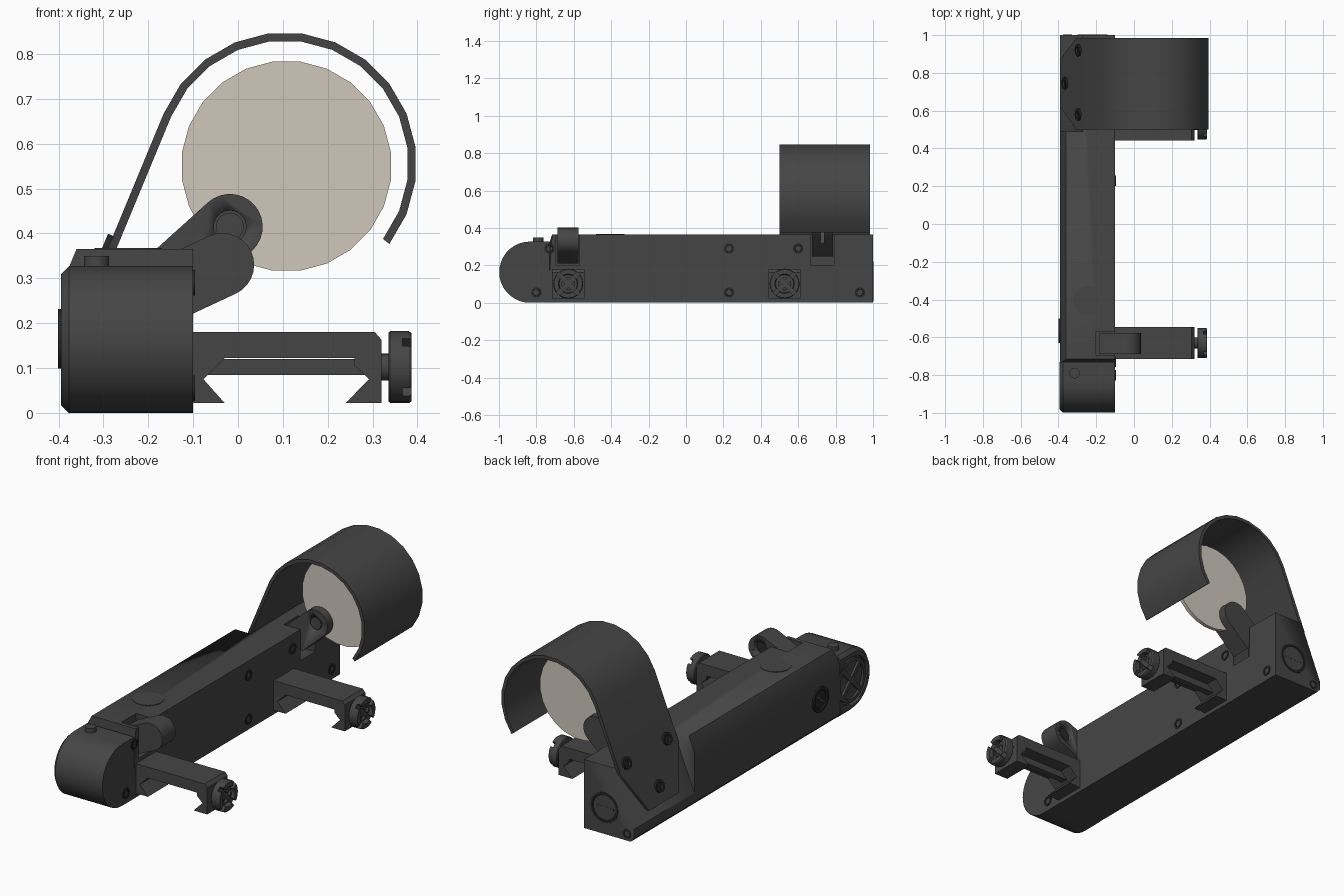
import bpy, bmesh
from math import sin, cos, pi, radians
from mathutils import Vector, Matrix

if "Cube" in bpy.data.objects:
    bpy.data.objects.remove(bpy.data.objects["Cube"])


def material(name, color):
    m = bpy.data.materials.new(name)
    m.diffuse_color = color
    m.use_nodes = True
    m.node_tree.nodes["Principled BSDF"].inputs["Base Color"].default_value = m.diffuse_color
    return m


DARK = material("dark_metal", (0.06, 0.06, 0.06, 1))
BLACK = material("black_screw", (0.02, 0.02, 0.02, 1))
GLASS = material("pale_glass", (0.62, 0.57, 0.50, 0.73))


def finish(name, bm, mat, smooth=True):
    bmesh.ops.remove_doubles(bm, verts=bm.verts, dist=1e-5)
    bmesh.ops.recalc_face_normals(bm, faces=bm.faces)
    me = bpy.data.meshes.new(name)
    bm.to_mesh(me)
    bm.free()
    ob = bpy.data.objects.new(name, me)
    bpy.context.collection.objects.link(ob)
    me.materials.append(mat)
    if smooth:
        activate(ob)
        bpy.ops.object.shade_smooth_by_angle(angle=radians(30))
    return ob


def activate(ob):
    bpy.ops.object.select_all(action='DESELECT')
    ob.select_set(True)
    bpy.context.view_layer.objects.active = ob


def loft(name, loops, mat=DARK):
    """Skin a list of equally long closed 3D loops and cap both ends."""
    bm = bmesh.new()
    rows = [[bm.verts.new(p) for p in lp] for lp in loops]
    n = len(rows[0])
    for a, b in zip(rows, rows[1:]):
        for i in range(n):
            j = (i + 1) % n
            bm.faces.new((a[i], a[j], b[j], b[i]))
    bm.faces.new(rows[0])
    bm.faces.new(rows[-1])
    return finish(name, bm, mat)


def prism(name, pts, y0, y1, mat=DARK):
    """Extrude an xz profile along y."""
    return loft(name, [[(x, y, z) for x, z in pts] for y in (y0, y1)], mat)


def lathe(name, prof, loc, axis, n=24, mat=DARK, turn=0.0):
    """Revolve (radius, height) pairs around an axis starting at loc."""
    bm = bmesh.new()
    rot = Vector(axis).to_track_quat('Z', 'Y').to_matrix().to_4x4()
    mtx = Matrix.Translation(loc) @ rot
    rows = [[bm.verts.new(mtx @ Vector((r * cos(2 * pi * i / n + turn), r * sin(2 * pi * i / n + turn), h)))
             for i in range(n)] for r, h in prof]
    for a, b in zip(rows, rows[1:]):
        for i in range(n):
            j = (i + 1) % n
            bm.faces.new((a[i], a[j], b[j], b[i]))
    bmesh.ops.remove_doubles(bm, verts=bm.verts, dist=1e-6)
    return finish(name, bm, mat)


def disc(name, r, h, loc, axis, n=24, mat=DARK, turn=0.0):
    return lathe(name, [(0, 0), (r, 0), (r, h), (0, h)], loc, axis, n, mat, turn)


def box(name, c, s, mat=DARK, rot_x=0.0):
    bm = bmesh.new()
    bmesh.ops.create_cube(bm, size=1)
    bm.transform(Matrix.Translation(c) @ Matrix.Rotation(rot_x, 4, 'X') @ Matrix.Diagonal((*s, 1)))
    return finish(name, bm, mat, False)


def cut(ob, *cutters):
    for c in cutters:
        c.hide_render = True
        m = ob.modifiers.new("cut", 'BOOLEAN')
        m.operation, m.object, m.solver = 'DIFFERENCE', c, 'EXACT'
        activate(ob)
        bpy.ops.object.modifier_apply(modifier=m.name)
        bpy.data.objects.remove(c)


def screw(name, loc, axis, r, h=0.004):
    lathe(name, [(0, -.01), (r, -.01), (r, h), (r * .6, h), (r * .5, h - .01), (0, h - .01)],
          loc, axis, 16, BLACK)


# main housing with a sloped front edge
section = [(-.1, 0), (-.1, .365), (-.36, .365), (-.393, .285), (-.393, .02), (-.375, 0)]
body = loft("housing", [[(x, -.74 + max(0, (z - .325) * .6), z) for x, z in section],
                        [(x, 1, z) for x, z in section]])

# hood line: outer arc then straight plate running down the housing
HC, HR, TH = (.105, .555), .293, .018
arc = [radians(a) for a in [-37.5 + 15 * i for i in range(14)]]


def slope(z, off=0.0):
    return HC[0] - HR * .924 - (HC[1] + HR * .383 - z) * .414 + off


cut(body,
    prism("slope_cutter", [(slope(.45, .02), .45), (slope(0, .02), 0), (-.6, 0), (-.6, .45)], .49, 1.1),
    box("front_arm_cutter", (-.14, -.632, .32), (.12, .124, .24)),
    box("rear_arm_cutter", (-.14, .73, .32), (.12, .124, .24)))

# hood: curved cover, then a tapered mounting plate
outer = [(HC[0] + HR * cos(a), HC[1] + HR * sin(a)) for a in arc]
inner = [(HC[0] + (HR - TH) * cos(a), HC[1] + (HR - TH) * sin(a)) for a in arc]
spans = [(.5, .985)] * len(arc)
for z, span in ((.33, (.5, .985)), (.12, (.62, .87))):
    outer.append((slope(z), z))
    inner.append((slope(z, .0195), z))
    spans.append(span)
loft("hood", [[(o[0], s[0], o[1]), (o[0], s[1], o[1]), (i[0], s[1], i[1]), (i[0], s[0], i[1])]
              for o, i, s in zip(outer, inner, spans)])
for y, z in ((.92, .365), (.58, .365), (.745, .195)):
    screw("hood_screw", (slope(z), y, z), (-.924, 0, .383), .032, .012)

# rounded battery compartment at the front
cy, cz = -.835, .1635


def end_loop(x, d):
    r = .1635 - d
    pts = [(cy - r * sin(t), cz + r * cos(t)) for t in [pi * i / 18 for i in range(19)]]
    return [(x, y, z) for y, z in pts + [(-.73, cz - r), (-.73, cz + r)]]


cap = loft("battery_compartment", [end_loop(-.395, .018), end_loop(-.377, 0), end_loop(-.1, 0)])
cut(cap, disc("cap_cutter", .125, .03, (-.38, cy, cz), (-1, 0, 0), 32))
lathe("battery_lid", [(.115, 0), (.115, .012), (.098, .012), (.098, 0)], (-.381, cy, cz), (-1, 0, 0), 32)
for a in (45, -45):
    box("lid_grip", (-.386, cy, cz), (.012, .2, .022), DARK, radians(a))
disc("button", .028, .03, (-.315, -.79, .32), (0, 0, 1))

# dials and plugs set in the housing
lathe("side_dial", [(0, 0), (.066, 0), (.066, .015), (.05, .015), (.046, .009), (0, .009)],
      (-.386, -.565, .165), (-1, 0, 0), 24, BLACK)
box("dial_slot", (-.396, -.565, .165), (.006, .09, .012), DARK, radians(40))
disc("top_dial", .075, .006, (-.245, -.405, .362), (0, 0, 1), 32)
lathe("rear_plug", [(0, 0), (.08, 0), (.08, .013), (.068, .013), (.064, .008), (0, .008)],
      (-.22, .99, .14), (0, 1, 0), 24, BLACK)
box("plug_slot", (-.22, .998, .14), (.11, .006, .014))
screw("rear_small_screw", (-.352, .998, .035), (0, 1, 0), .025)
for y, z in ((-.73, .29), (-.8, .055), (.23, .29), (.23, .055), (.6, .29), (.93, .055)):
    screw("side_screw", (-.1, y, z), (1, 0, 0), .028)


# two swinging arms that come out of the housing
def arm(name, cx, cz, r, tilt, length, y, depth):
    t = radians(tilt)
    pts = [(cx + r * cos(t + a), cz + r * sin(t + a)) for a in [-pi / 2 + pi * i / 14 for i in range(15)]]
    for s in (1, -1):
        pts.append((cx - length * cos(t) - s * r * sin(t), cz - length * sin(t) + s * r * cos(t)))
    return prism(name, pts, y - depth, y + depth)


emitter = arm("emitter_arm", -.035, .33, .071, 25, .13, -.632, .056)
cut(emitter, disc("emitter_cutter", .04, .05, (-.035, -.61, .33), (0, 1, 0)))
disc("emitter_lens", .039, .006, (-.035, -.61, .33), (0, 1, 0), 24, BLACK)
holder = arm("lens_arm", -.018, .415, .073, 42, .17, .73, .055)
cut(holder, disc("pivot_cutter", .036, .03, (-.018, .695, .415), (0, -1, 0)))
disc("pivot_pin", .031, .018, (-.018, .697, .415), (0, -1, 0))

# round lens
disc("lens", .235, .02, (.108, .72, .55), (0, 1, 0), 24, GLASS, pi / 24)

# two rail clamps
bar = [(-.11, .18), (.24, .18), (.24, .122), (-.03, .122), (-.077, .075), (-.03, .022), (-.11, .022)]
jaw = [(.228, .18), (.305, .18), (.32, .163), (.32, .022), (.24, .022), (.292, .075),
       (.26, .105), (.26, .122), (.24, .122), (.24, .148), (.228, .155)]
for y in (-.63, .527):
    prism("clamp_bar", bar, y - .085, y + .085)
    prism("clamp_jaw", jaw, y - .086, y + .086)
    box("clamp_bolt", (.12, y, .102), (.40, .036, .036))
    disc("bolt_collar", .03, .03, (.31, y, .102), (1, 0, 0))
    knob = lathe("clamp_knob", [(0, 0), (.076, 0), (.08, .004), (.08, .046), (.076, .052), (.052, .052),
                                (.048, .03), (.036, .03), (.036, .042), (.018, .047), (0, .047)],
                 (.335, y, .102), (1, 0, 0))
    cut(knob, *[box("notch_cutter", (.385, y, .102), (.036, .2, .024), DARK, radians(a)) for a in (45, -45)])
